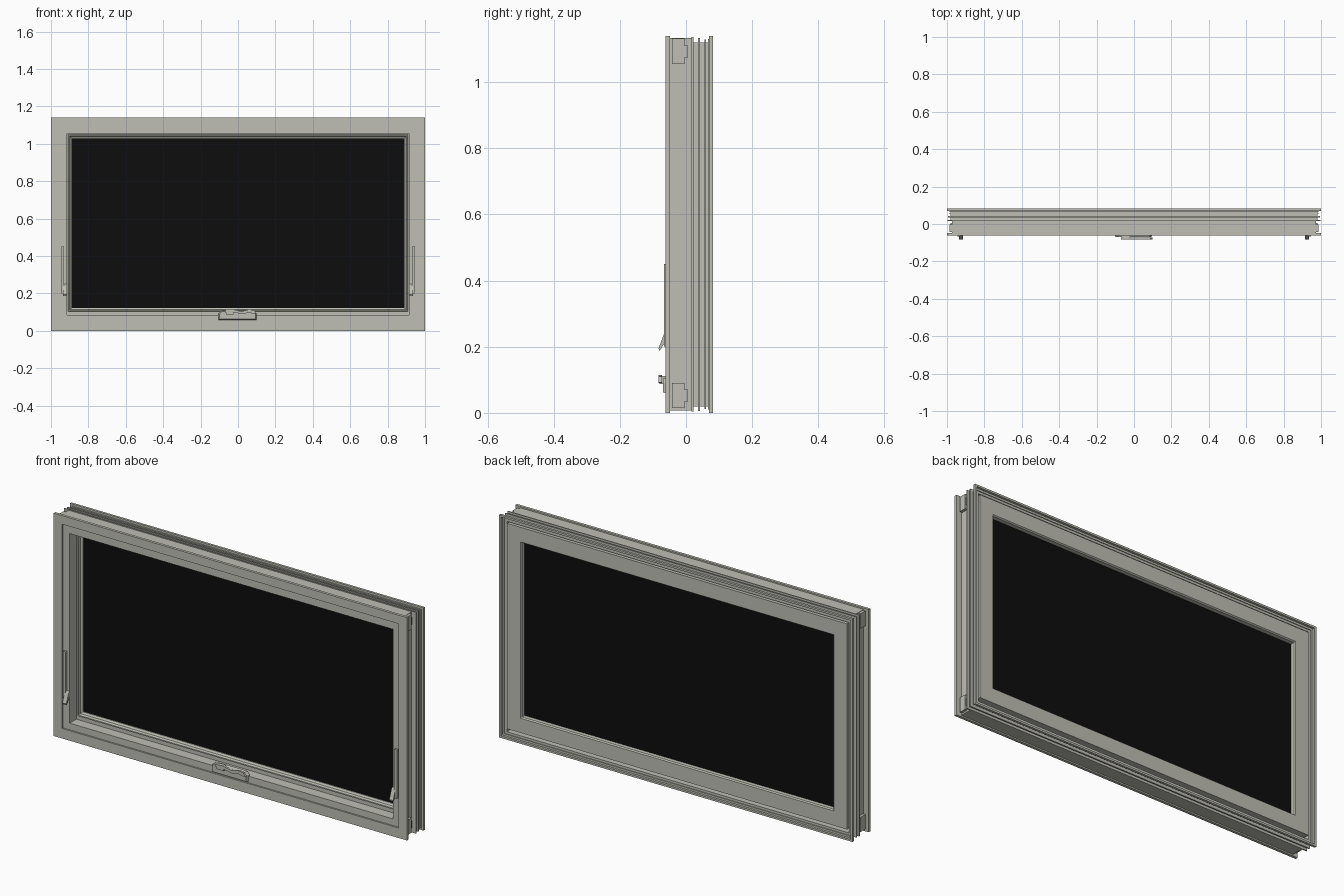
import bpy
import bmesh

cube = bpy.data.objects.get("Cube")
if cube:
    bpy.data.objects.remove(cube, do_unlink=True)

HEIGHT = 1.14


def material(name, colour, roughness):
    m = bpy.data.materials.new(name)
    m.use_nodes = True
    m.diffuse_color = colour
    bsdf = m.node_tree.nodes["Principled BSDF"]
    bsdf.inputs["Base Color"].default_value = colour
    bsdf.inputs["Roughness"].default_value = roughness
    return m


GREY = material("warm_grey_paint", (0.52, 0.52, 0.46, 1), 0.6)
BLACK = material("black_glass", (0.004, 0.004, 0.004, 1), 0.5)


def finish(name, bm, mat):
    bmesh.ops.recalc_face_normals(bm, faces=bm.faces)
    mesh = bpy.data.meshes.new(name)
    bm.to_mesh(mesh)
    bm.free()
    mesh.materials.append(mat)
    ob = bpy.data.objects.new(name, mesh)
    bpy.context.collection.objects.link(ob)
    return ob


def box(name, x, y, z, mat=GREY):
    bm = bmesh.new()
    bmesh.ops.create_cube(bm, size=1)
    for v in bm.verts:
        v.co = [lo + (c + 0.5) * (hi - lo) for c, (lo, hi) in zip(v.co, (x, y, z))]
    return finish(name, bm, mat)


def ring(name, profile, bottom=0.0):
    """Sweep a (side inset, top inset, y) section round the rectangle."""
    bm = bmesh.new()
    loops = []
    for sx, top in ((-1, False), (1, False), (1, True), (-1, True)):
        loops.append([bm.verts.new((sx * (1 - dx), y, HEIGHT - dz if top else bottom + dz))
                      for dx, dz, y in profile])
    n = len(profile)
    for i in range(4):
        a, b = loops[i], loops[(i + 1) % 4]
        for j in range(n):
            k = (j + 1) % n
            bm.faces.new((a[j], a[k], b[k], b[j]))
    return finish(name, bm, GREY)


def prism(name, points, place, lo, hi):
    """Extrude an outline; place(u, v, depth) gives the position."""
    bm = bmesh.new()
    a, b = [[bm.verts.new(place(u, v, d)) for u, v in points] for d in (lo, hi)]
    bm.faces.new(a)
    bm.faces.new(b)
    for i in range(len(points)):
        k = (i + 1) % len(points)
        bm.faces.new((a[i], a[k], b[k], b[i]))
    return finish(name, bm, GREY)


def even(points):
    return [(d, d, y) for d, y in points]


# Outer frame: front stop, recessed body, ribs on the outside, back rim
ribs = [(0.004, 0.016), (0.004, 0.022), (0.02, 0.022), (0.02, 0.036),
        (0.006, 0.036), (0.006, 0.043), (0.02, 0.043), (0.02, 0.056),
        (0.012, 0.056), (0.012, 0.06), (0.02, 0.06), (0.02, 0.07),
        (0, 0.07), (0, 0.082), (0.01, 0.082), (0.01, 0.066),
        (0.032, 0.066), (0.032, 0), (0.085, 0), (0.085, -0.054)]
body = [(0.028, 0.007, -0.054), (0.028, 0.007, 0.016)]
ring("outer_frame", body + even(ribs))

# Sash with stepped glazing bead in front and a flat back
ring("sash", even([(0.038, 0.004), (0.09, 0.004), (0.093, -0.004), (0.099, -0.004),
                   (0.102, 0.01), (0.111, 0.016), (0.111, 0.045), (0.118, 0.045),
                   (0.118, 0.066), (0.113, 0.072), (0.038, 0.072)]), bottom=0.012)
box("glass_pane", (-0.895, 0.895), (0.02, 0.044), (0.117, HEIGHT - 0.105), BLACK)

# Flat trim boards on the front
FRONT = (-0.062, -0.048)
box("top_trim", (-1, 1), FRONT, (1.096, HEIGHT))
box("bottom_trim", (-1, 1), FRONT, (0, 0.051))

for side, s in (("left", 1), ("right", -1)):
    def span(lo, hi):
        return tuple(sorted((s * lo, s * hi)))

    box(side + "_trim", span(0.953, 1), FRONT, (0.051, 1.096))

    # Exposed ends of the head and sill at the corners
    for level, lo, hi in (("upper", 1.055, 1.131), ("lower", 0.015, 0.09)):
        box(f"{side}_{level}_corner_block", span(0.96, 0.986), (-0.042, -0.004), (lo, hi))
        box(f"{side}_{level}_corner_tab", span(0.96, 0.982), (-0.004, 0.006),
            (lo + 0.02, hi - 0.02))

    # Sash lock: slim plate and a lever leaning outwards
    box(side + "_lock_plate", span(0.93, 0.945), (-0.066, -0.05), (0.2, 0.45))
    prism(side + "_lock_lever",
          [(-0.058, 0.25), (-0.066, 0.24), (-0.083, 0.195), (-0.08, 0.187), (-0.058, 0.222)],
          lambda u, v, d: (s * d, u, v), 0.914, 0.936)


def facing_front(u, v, d):
    return (u, d, v)


# Crank operator: tapered cover, hub and folding handle
cover = prism("crank_cover",
              [(-0.107, 0.058), (0.1, 0.058), (0.1, 0.092), (0.09, 0.108),
               (-0.09, 0.108), (-0.107, 0.092)], facing_front, -0.069, -0.05)
for v in cover.data.vertices:
    if v.co.y < -0.06:
        v.co.x *= 0.93
        v.co.z = 0.083 + (v.co.z - 0.083) * 0.85
box("crank_hub", (-0.065, -0.025), (-0.08, -0.06), (0.088, 0.112))
prism("crank_handle",
      [(-0.07, 0.112), (-0.03, 0.115), (0.02, 0.104), (0.06, 0.114), (0.088, 0.11),
       (0.1, 0.092), (0.08, 0.092), (0.06, 0.097), (0.02, 0.09), (-0.03, 0.1), (-0.07, 0.098)],
      facing_front, -0.083, -0.072)
